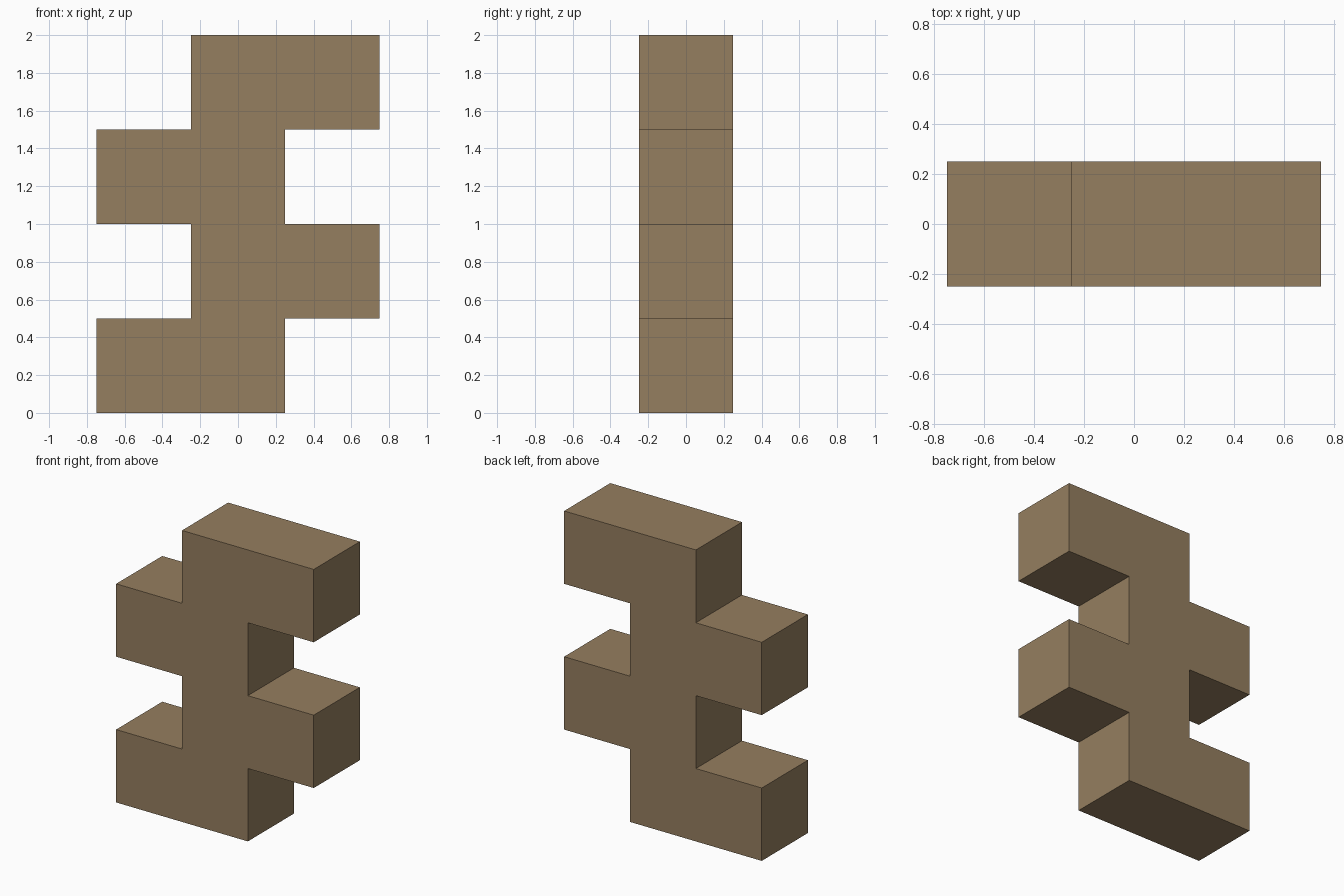
import bpy, bmesh

if "Cube" in bpy.data.objects:
    bpy.data.objects.remove(bpy.data.objects["Cube"])

STEP, DEPTH, LEVELS = 0.5, 0.5, 4

# Staggered outline: each level is 1 wide and shifts alternately left and right
right, left = [], []
for i in range(LEVELS):
    shift = -0.25 if i % 2 == 0 else 0.25
    for z in (i * STEP, (i + 1) * STEP):
        right.append((shift + 0.5, z))
        left.append((shift - 0.5, z))
outline = right + left[::-1]

# Extrude the outline from front to back
bm = bmesh.new()
front = bm.faces.new([bm.verts.new((x, -DEPTH / 2, z)) for x, z in outline])
ext = bmesh.ops.extrude_face_region(bm, geom=[front], use_keep_orig=True)
bmesh.ops.translate(bm, vec=(0, DEPTH, 0),
                    verts=[g for g in ext["geom"] if isinstance(g, bmesh.types.BMVert)])
bmesh.ops.recalc_face_normals(bm, faces=bm.faces)

mesh = bpy.data.meshes.new("staggered_block")
bm.to_mesh(mesh)
bm.free()
block = bpy.data.objects.new("staggered_block", mesh)
bpy.context.collection.objects.link(block)

# Brown finish
mat = bpy.data.materials.new("brown")
mat.diffuse_color = (0.30, 0.21, 0.115, 1)
mat.use_nodes = True
mat.node_tree.nodes["Principled BSDF"].inputs["Base Color"].default_value = mat.diffuse_color
mesh.materials.append(mat)
